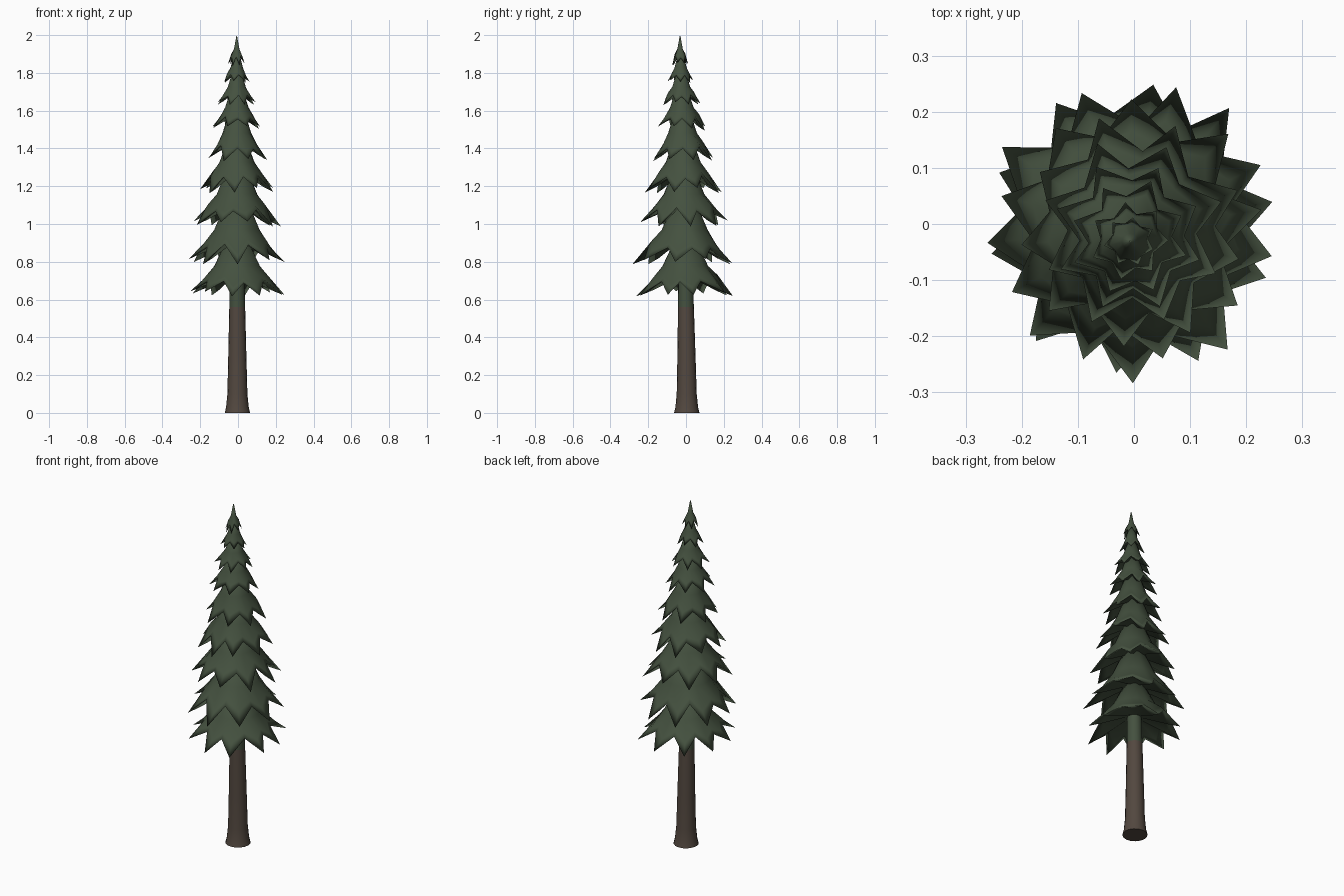
import bpy, bmesh, math, random

if "Cube" in bpy.data.objects:
    bpy.data.objects.remove(bpy.data.objects["Cube"])
random.seed(4)

def material(name, rgb):
    m = bpy.data.materials.new(name)
    m.diffuse_color = (*rgb, 1)
    m.use_nodes = True
    m.node_tree.nodes["Principled BSDF"].inputs["Base Color"].default_value = m.diffuse_color
    return m

GREEN = material("needle green", (0.058, 0.082, 0.050))
BROWN = material("bark brown", (0.085, 0.064, 0.050))

def loft(name, rings, mats, angle=60):
    """Skin a list of equally long vertex rings, ordered top to bottom."""
    bm = bmesh.new()
    loops = [[bm.verts.new(p) for p in r] for r in rings]
    n = len(loops[0])
    for a, b in zip(loops, loops[1:]):
        for i in range(n):
            j = (i + 1) % n
            bm.faces.new((a[i], b[i], b[j], a[j]))
    bm.faces.new(loops[0])
    bm.faces.new(loops[-1][::-1])
    bmesh.ops.recalc_face_normals(bm, faces=bm.faces)
    me = bpy.data.meshes.new(name)
    bm.to_mesh(me)
    bm.free()
    ob = bpy.data.objects.new(name, me)
    bpy.context.collection.objects.link(ob)
    for m in mats:
        me.materials.append(m)
    bpy.context.view_layer.objects.active = ob
    ob.select_set(True)
    bpy.ops.object.shade_smooth_by_angle(angle=math.radians(angle))
    ob.select_set(False)
    return ob

def axis(z):
    """The stem leans slightly toward the front as it rises."""
    return -0.003 - 0.004 * z / 2, 0.004 - 0.038 * (z / 2) ** 1.7

def circle(r, z, n):
    cx, cy = axis(z)
    return [(cx + r * math.cos(2 * math.pi * i / n),
             cy + r * math.sin(2 * math.pi * i / n), z) for i in range(n)]

# Trunk: flared foot, bark below, green stem above
trunk = loft("trunk", [circle(r, z, 16) for z, r in
             [(1.9, 0.008), (1.3, 0.024), (0.7, 0.039), (0.56, 0.042), (0.3, 0.048),
              (0.1, 0.053), (0.03, 0.060), (0, 0.067)]], [BROWN, GREEN])
for f in trunk.data.polygons:
    f.material_index = 1 if f.center.z > 0.56 else 0

# Bough tiers: tip height, tip radius, height of tier, number of points
TIERS = [(0.62, 0.265, 0.28, 10), (0.795, 0.265, 0.31, 9), (0.995, 0.235, 0.29, 9),
         (1.17, 0.202, 0.28, 9), (1.335, 0.166, 0.26, 8), (1.50, 0.134, 0.21, 8),
         (1.63, 0.104, 0.17, 8), (1.75, 0.070, 0.14, 7), (1.84, 0.045, 0.155, 7)]

for k, (z, R, h, n) in enumerate(TIERS):
    last = k == len(TIERS) - 1
    cx, cy = axis(z + h / 2)
    phase = k * 2.4 + 0.2
    dirs, tips = [], []
    for i in range(2 * n):
        a = phase + math.pi * i / n + random.uniform(-0.06, 0.06)
        dirs.append((math.cos(a), math.sin(a)))
        if i % 2 == 0:   # drooping point
            tips.append((R * random.uniform(0.95, 1.05), h * random.uniform(-0.03, 0.09)))
        else:            # notch between points
            tips.append((R * random.uniform(0.67, 0.75), h * random.uniform(0.24, 0.32)))

    def ring(fr, fz):
        return [(cx + d[0] * fr(t, i), cy + d[1] * fr(t, i), z + fz(t, i))
                for i, (d, t) in enumerate(zip(dirs, tips))]

    top = 0.002 if last else R * 0.24
    mid = 0.32 if last else 0.46
    rings = [ring(lambda t, i: top, lambda t, i: h),
             ring(lambda t, i: R * mid, lambda t, i: h * 0.56),
             # shoulder, then flared rim
             ring(lambda t, i: t[0] * (0.76 if i % 2 == 0 else 0.90),
                  lambda t, i: t[1] + h * (0.19 if i % 2 == 0 else 0.09)),
             ring(lambda t, i: t[0], lambda t, i: t[1]),
             # hollow underside
             ring(lambda t, i: t[0] * (0.72 if i % 2 == 0 else 0.85),
                  lambda t, i: t[1] + h * (0.10 if i % 2 == 0 else 0.04)),
             ring(lambda t, i: R * 0.14, lambda t, i: h * 0.36)]
    loft(f"bough_tier_{k + 1}", rings, [GREEN], 180)
